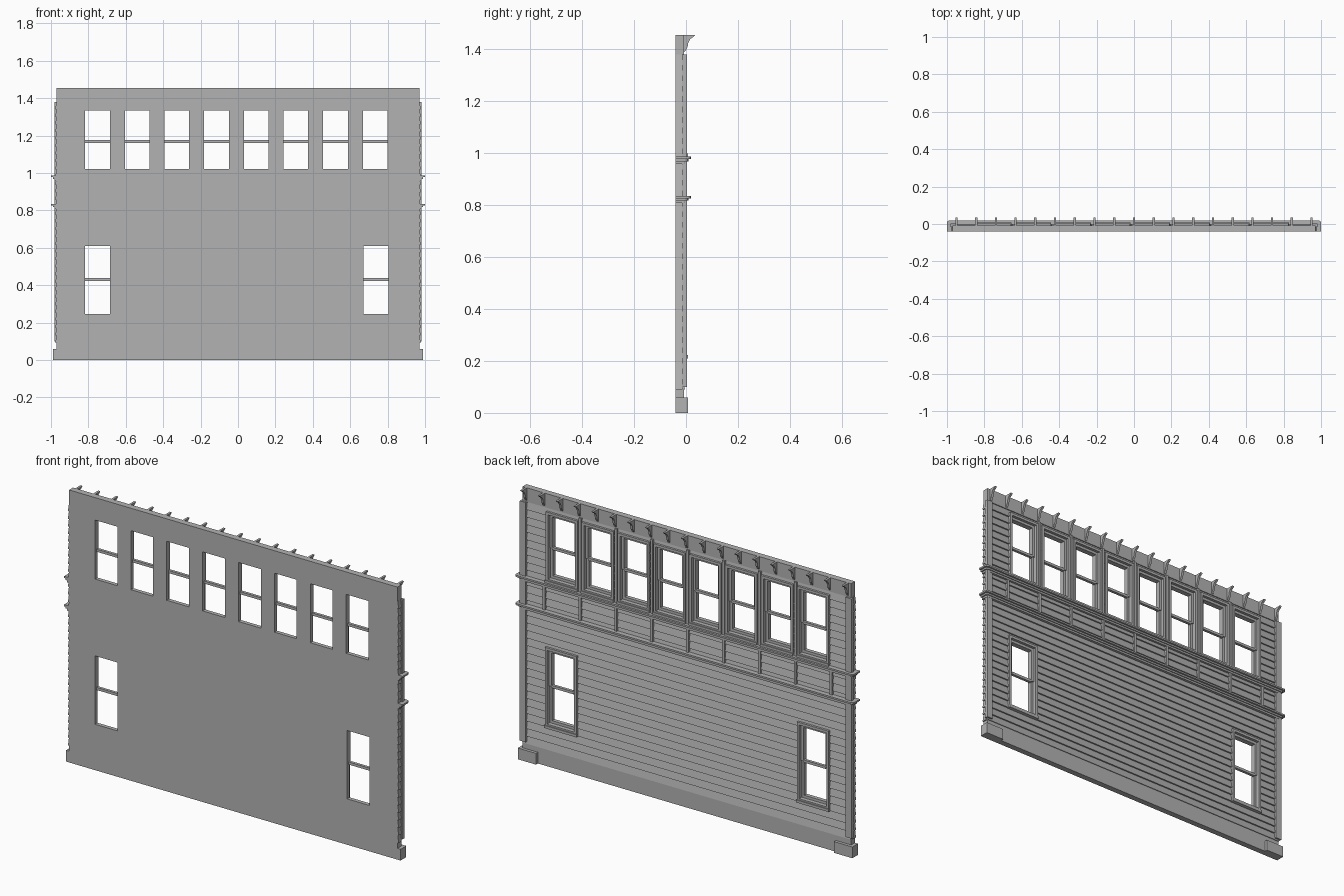
import bpy, bmesh

cube = bpy.data.objects.get("Cube")
if cube:
    bpy.data.objects.remove(cube, do_unlink=True)

mat = bpy.data.materials.new("plain grey")
mat.use_nodes = True
GREY = (0.45, 0.45, 0.45, 1)
mat.diffuse_color = GREY
mat.node_tree.nodes["Principled BSDF"].inputs["Base Color"].default_value = GREY


def add_prism(bm, pts, axis, a, b):
    """Extrude a 2D outline along an axis from a to b."""
    place = {"x": lambda p, t: (t, p[0], p[1]),
             "y": lambda p, t: (p[0], t, p[1]),
             "z": lambda p, t: (p[0], p[1], t)}[axis]
    lo = [bm.verts.new(place(p, a)) for p in pts]
    hi = [bm.verts.new(place(p, b)) for p in pts]
    n = len(pts)
    bm.faces.new(lo)
    bm.faces.new(hi[::-1])
    for i in range(n):
        j = (i + 1) % n
        bm.faces.new((lo[i], hi[i], hi[j], lo[j]))


def add_box(bm, x0, x1, y0, y1, z0, z1):
    add_prism(bm, [(x0, z0), (x1, z0), (x1, z1), (x0, z1)], "y", y0, y1)


def finish(bm, name):
    bmesh.ops.recalc_face_normals(bm, faces=bm.faces)
    mesh = bpy.data.meshes.new(name)
    bm.to_mesh(mesh)
    bm.free()
    mesh.materials.append(mat)
    obj = bpy.data.objects.new(name, mesh)
    bpy.context.scene.collection.objects.link(obj)
    return obj


def add_frame(bm, cx, z0, z1, half, w, y0, y1):
    """Rectangular frame of width w around an opening."""
    for s in (-1, 1):
        x0, x1 = sorted((cx + s * half, cx + s * (half + w)))
        add_box(bm, x0, x1, y0, y1, z0 - w, z1 + w)
    add_box(bm, cx - half, cx + half, y0, y1, z1, z1 + w)
    add_box(bm, cx - half, cx + half, y0, y1, z0 - w, z0)


FRONT, TOP, END = -0.04, 1.455, 0.97
SIDING_LOW, SIDING_TOP, ROWS = 0.09, 1.38, 32
STEP = (SIDING_TOP - SIDING_LOW) / ROWS
HALF, SASH = 0.066, 0.014
PITCH, MIDDLE = 0.212, -0.009

# Window openings: centre, bottom, top, height of meeting rail
windows = [(MIDDLE + PITCH * (i - 3.5), 1.02, 1.335, 1.168) for i in range(8)]
windows += [(x, 0.245, 0.61, 0.43) for x in (-0.751, 0.738)]


def siding(thin, thick):
    """Overlapping board edges from the top down."""
    pts = []
    for i in range(ROWS):
        z = SIDING_TOP - i * STEP
        pts += [(thin, z), (thick, z - STEP)]
    return pts


# Main wall with lapped siding on the back
bm = bmesh.new()
outline = [(FRONT, 0), (FRONT, TOP), (-0.007, TOP), (-0.007, SIDING_TOP)]
outline += siding(-0.012, -0.004) + [(-0.008, SIDING_LOW), (-0.008, 0)]
add_prism(bm, outline, "x", -END, END)
wall = finish(bm, "siding_wall")

# Cut the openings, then a wider rebate for the sashes
for extra, y0 in ((0, -0.1), (SASH, -0.027)):
    bm = bmesh.new()
    for cx, z0, z1, rail in windows:
        add_box(bm, cx - HALF - extra, cx + HALF + extra, y0, 0.1,
                z0 - extra, z1 + extra)
    cutter = finish(bm, "window_cutter")
    cutter.hide_render = True
    mod = wall.modifiers.new("openings", "BOOLEAN")
    mod.operation = "DIFFERENCE"
    mod.solver = "EXACT"
    mod.object = cutter
    bpy.context.view_layer.objects.active = wall
    bpy.ops.object.modifier_apply(modifier=mod.name)
    bpy.data.objects.remove(cutter, do_unlink=True)

# Sashes: the upper one stands forward of the lower one
bm = bmesh.new()
for cx, z0, z1, rail in windows:
    for low, high, y in ((z0 - SASH, rail, -0.019), (rail, z1 + SASH, -0.012)):
        for s in (-1, 1):
            x0, x1 = sorted((cx + s * HALF, cx + s * (HALF + SASH)))
            add_box(bm, x0, x1, -0.027, y, low, high)
    add_box(bm, cx - HALF, cx + HALF, -0.027, -0.019, z0 - SASH, z0)
    add_box(bm, cx - HALF, cx + HALF, -0.027, -0.012, z1, z1 + SASH)
    add_box(bm, cx - HALF, cx + HALF, -0.027, -0.012, rail - 0.007, rail + 0.007)
finish(bm, "window_sashes")

# Casings and sills
bm = bmesh.new()
for cx, z0, z1, rail in windows:
    add_frame(bm, cx, z0 - SASH, z1 + SASH, HALF + SASH, 0.014, -0.015, 0.003)
    add_box(bm, cx - 0.096, cx + 0.096, -0.015, 0.008, z0 - 0.036, z0 - 0.022)
finish(bm, "window_casings")

# Mullion boards between the upper windows
bm = bmesh.new()
for i in range(-3, 4):
    x = MIDDLE + PITCH * i
    add_box(bm, x - 0.007, x + 0.007, -0.015, 0.001, 0.98, SIDING_TOP)
finish(bm, "upper_mullions")

# Battens between the two string courses
bm = bmesh.new()
for i in range(-4, 5):
    x = MIDDLE + PITCH * i
    add_box(bm, x - 0.007, x + 0.007, -0.015, 0.002, 0.83, 0.97)
finish(bm, "panel_battens")

# String courses: a thin cap over a bed moulding, returning round the ends
for name, top in (("lower_string_course", 0.835), ("upper_string_course", 0.986)):
    bm = bmesh.new()
    for x, y, z0, z1 in ((1.0, 0.019, top - 0.009, top),
                         (0.99, 0.009, top - 0.018, top - 0.009),
                         (0.982, 0.004, top - 0.028, top - 0.018)):
        c = 0.012
        add_prism(bm, [(-x, -0.0395), (x, -0.0395), (x, y - c), (x - c / 3, y - c / 3),
                       (x - c, y), (c - x, y), (c / 3 - x, y - c / 3), (-x, y - c)],
                  "z", z0, z1)
    finish(bm, name)

# Ends: lapped siding returns, corner boards and base blocks
for side, s in (("left", 1), ("right", -1)):
    bm = bmesh.new()
    edge = [(s * x, z) for x, z in siding(END + 0.001, END + 0.007)]
    add_prism(bm, [(s * 0.96, SIDING_LOW), (s * 0.96, SIDING_TOP)] + edge,
              "y", -0.0395, -0.014)
    finish(bm, side + "_end_siding")

    bm = bmesh.new()
    x0, x1 = sorted((s * 0.945, s * 0.98))
    add_box(bm, x0, x1, -0.015, 0.003, 0.1, SIDING_TOP)
    finish(bm, side + "_corner_board")

    bm = bmesh.new()
    x0, x1 = sorted((s * 0.88, s * 0.988))
    add_box(bm, x0, x1, -0.0395, 0.008, 0, 0.06)
    finish(bm, side + "_base_block")

# Row of eaves brackets along the frieze
bm = bmesh.new()
bracket = [(-0.01, TOP), (0.035, TOP), (0.031, 1.449), (0.016, 1.439),
           (0.009, 1.425), (0.006, 1.408), (-0.003, 1.392), (-0.01, 1.385)]
for i in range(-9, 10):
    x = i * 0.1055
    add_prism(bm, bracket, "x", x - 0.006, x + 0.006)
finish(bm, "eaves_brackets")
